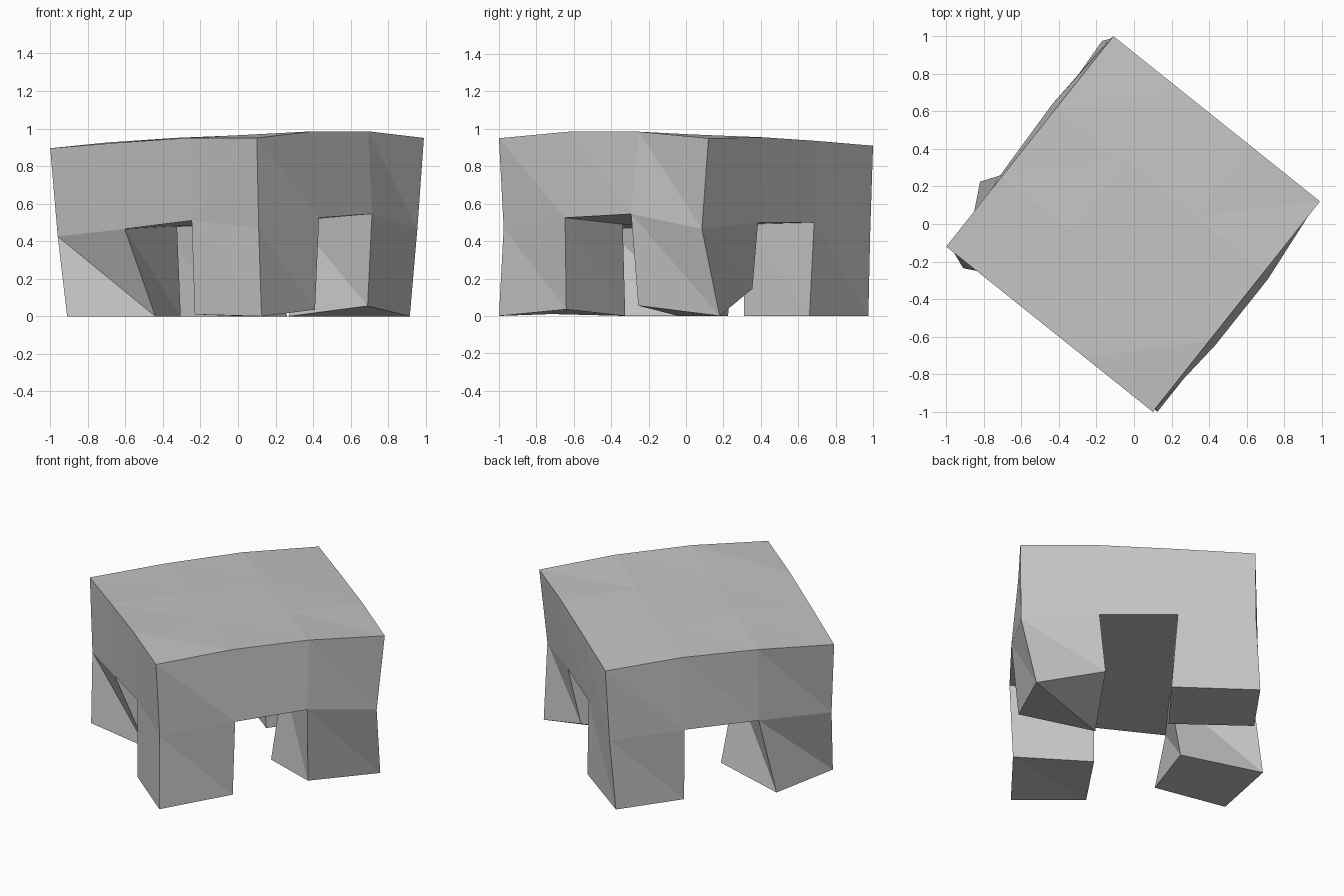
import bpy
import bmesh
from mathutils import Vector

cube = bpy.data.objects.get("Cube")
if cube:
    bpy.data.objects.remove(cube, do_unlink=True)

# One plain grey for everything
grey = bpy.data.materials.new("light_grey")
grey.use_nodes = True
colour = (0.55, 0.55, 0.55, 1)
grey.diffuse_color = colour
grey.node_tree.nodes["Principled BSDF"].inputs["Base Color"].default_value = colour

N = 3  # cells along each side of the block


def blend(corners, i, j):
    """Point of an evenly divided four-cornered sheet."""
    a, b, c, d = (Vector(p) for p in corners)
    return a.lerp(b, i / N).lerp(d.lerp(c, i / N), j / N)


def sheet(corners, heights, front_bulge=(0, 0), back_bulge=(0, 0)):
    points = {}
    for j, row in enumerate(heights):
        for i, z in enumerate(row):
            p = blend(corners, i, j)
            if 0 < i < N and j == 0:
                p += Vector(front_bulge)
            if 0 < i < N and j == N:
                p += Vector(back_bulge)
            points[i, j] = Vector((p.x, p.y, z))
    return points


def split_quad(bm, a, b, c, d):
    """Two triangles sharing the edge b-d."""
    for tri in ((a, b, d), (b, c, d)):
        bm.faces.new([bm.verts.new(p) for p in tri])


def finish(bm, name):
    bmesh.ops.remove_doubles(bm, verts=bm.verts, dist=0.0001)
    mesh = bpy.data.meshes.new(name)
    bm.to_mesh(mesh)
    bm.free()
    mesh.materials.append(grey)
    obj = bpy.data.objects.new(name, mesh)
    bpy.context.collection.objects.link(obj)


def cell_ring(i, j):
    return [(i, j), (i + 1, j), (i + 1, j + 1), (i, j + 1)]


# Gently arched top and the uneven underside level
top = sheet([(0.1, -1), (0.99, 0.12), (-0.11, 1), (-1, -0.12)],
            [(0.95, 0.985, 0.985, 0.95), (0.95, 0.965, 0.97, 0.955),
             (0.925, 0.95, 0.955, 0.935), (0.895, 0.925, 0.935, 0.91)])
under = sheet([(0.11, -0.975), (0.955, 0.085), (-0.13, 0.985), (-0.96, -0.15)],
              [(0.47, 0.525, 0.545, 0.465), (0.51, 0.49, 0.51, 0.5),
               (0.465, 0.48, 0.49, 0.5), (0.425, 0.46, 0.47, 0.45)],
              (0.04, -0.025), (-0.03, 0.03))

# Feet: the four bottom corners of each leg, counter-clockwise
legs = {
    "front_leg": ((0, 0), [(0.125, -1, 0), (0.41, -0.64, 0.035),
                           (0.04, -0.325, 0), (-0.23, -0.72, 0.01)]),
    "left_leg": ((2, 0), [(0.69, -0.255, 0.055), (0.915, 0.18, 0),
                          (0.52, 0.355, 0.145), (0.27, -0.04, 0)]),
    "back_leg": ((2, 2), [(-0.01, 0.31, 0), (0.26, 0.66, 0),
                          (-0.17, 0.975, 0), (-0.42, 0.62, 0)]),
    "right_leg": ((0, 2), [(-0.44, -0.33, 0), (-0.305, 0.07, 0),
                           (-0.82, 0.225, 0), (-0.91, -0.235, 0)]),
}
leg_cells = [cell for cell, foot in legs.values()]

# Upper block: top, underside between the legs, and side panels
bm = bmesh.new()
for i in range(N):
    for j in range(N):
        ring = cell_ring(i, j)
        split_quad(bm, *[top[k] for k in ring])
        if (i, j) not in leg_cells:
            split_quad(bm, *[under[k] for k in reversed(ring)])
rim = ([(i, 0) for i in range(N)] + [(N, j) for j in range(N)]
       + [(N - i, N) for i in range(N)] + [(0, N - j) for j in range(N)])
for p, q in zip(rim, rim[1:] + rim[:1]):
    if p[0] == q[0] == 0:
        split_quad(bm, under[q], top[q], top[p], under[p])
        bmesh.ops.reverse_faces(bm, faces=list(bm.faces)[-2:])
    else:
        split_quad(bm, under[p], under[q], top[q], top[p])
finish(bm, "upper_block")

# Legs: four skewed sides and a sole
for name, (cell, foot) in legs.items():
    bm = bmesh.new()
    foot = [Vector(p) for p in foot]
    head = [under[k] for k in cell_ring(*cell)]
    for k in range(4):
        n = (k + 1) % 4
        split_quad(bm, foot[k], foot[n], head[n], head[k])
    split_quad(bm, *[foot[k] for k in (0, 3, 2, 1)])
    finish(bm, name)
